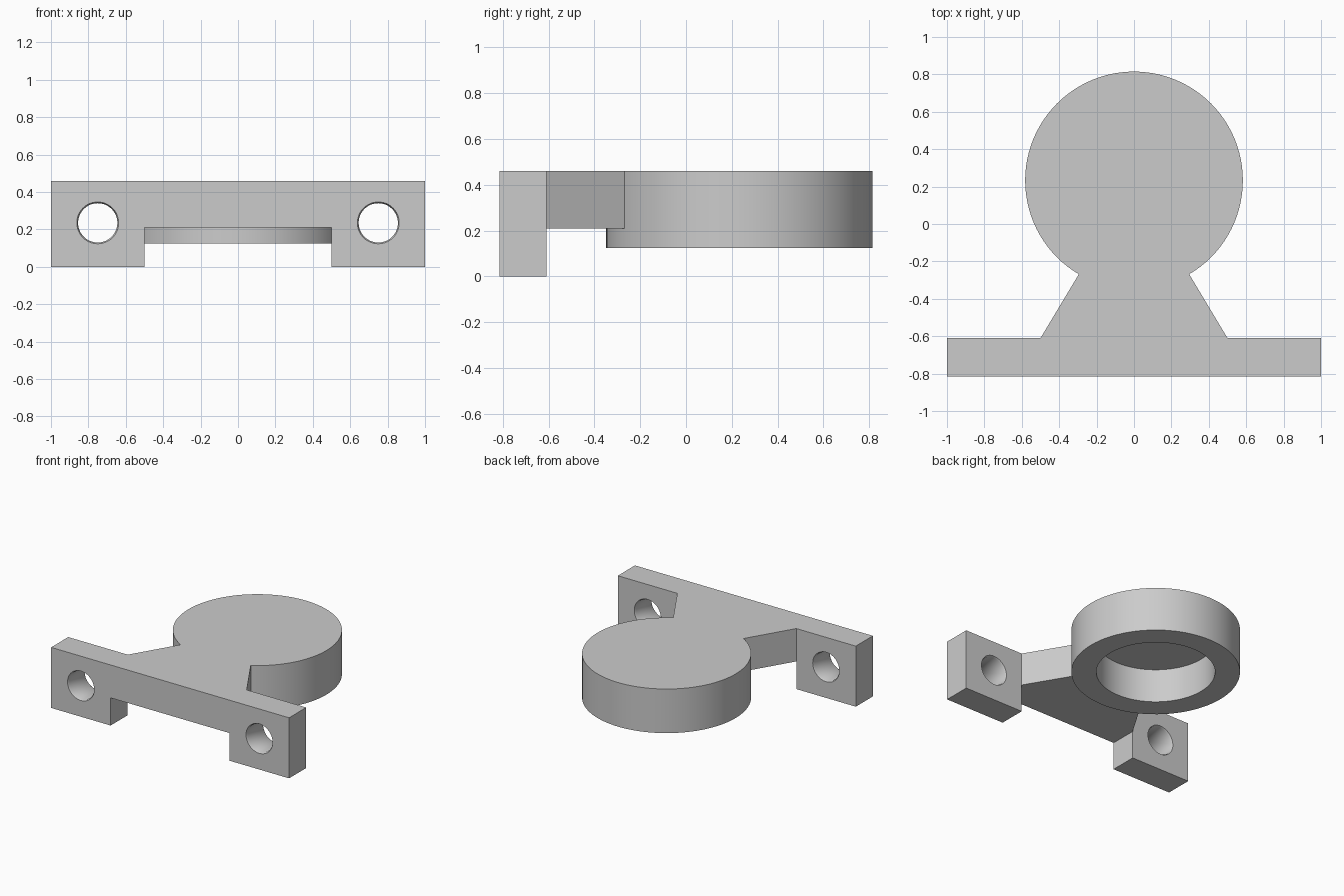
import bpy, bmesh, math
from mathutils import Matrix

if "Cube" in bpy.data.objects:
    bpy.data.objects.remove(bpy.data.objects["Cube"])

TOP = 0.46
CUP_Y = 0.233

grey = bpy.data.materials.new("plain grey")
grey.diffuse_color = (0.6, 0.6, 0.6, 1)
grey.use_nodes = True
grey.node_tree.nodes["Principled BSDF"].inputs["Base Color"].default_value = grey.diffuse_color


def make_object(name, bm):
    bmesh.ops.recalc_face_normals(bm, faces=bm.faces)
    mesh = bpy.data.meshes.new(name)
    bm.to_mesh(mesh)
    bm.free()
    mesh.materials.append(grey)
    ob = bpy.data.objects.new(name, mesh)
    bpy.context.collection.objects.link(ob)
    return ob


def prism(name, points, offset):
    """Extrude a closed outline of 3D points along an offset."""
    bm = bmesh.new()
    face = bm.faces.new([bm.verts.new(p) for p in points])
    new = bmesh.ops.extrude_face_region(bm, geom=[face])["geom"]
    bmesh.ops.translate(bm, vec=offset, verts=[v for v in new if isinstance(v, bmesh.types.BMVert)])
    return make_object(name, bm)


def lathe(name, profile, matrix, steps=96):
    """Turn an (r, z) profile that starts and ends on the axis."""
    bm = bmesh.new()
    verts = [bm.verts.new((r, 0, z)) for r, z in profile]
    edges = [bm.edges.new(pair) for pair in zip(verts, verts[1:])]
    bmesh.ops.spin(bm, geom=verts + edges, cent=(0, 0, 0), axis=(0, 0, 1),
                   angle=math.tau, steps=steps, use_duplicate=False)
    bmesh.ops.remove_doubles(bm, verts=bm.verts, dist=1e-4)
    bmesh.ops.transform(bm, matrix=matrix, verts=bm.verts)
    return make_object(name, bm)


def combine(target, tool, operation):
    mod = target.modifiers.new(operation.lower(), 'BOOLEAN')
    mod.object, mod.operation, mod.solver = tool, operation, 'EXACT'
    bpy.context.view_layer.objects.active = target
    bpy.ops.object.modifier_apply(modifier=mod.name)
    bpy.data.objects.remove(tool)


# Mounting plate with two feet
outline = [(-1, 0), (-0.5, 0), (-0.5, 0.21), (0.5, 0.21), (0.5, 0), (1, 0), (1, TOP), (-1, TOP)]
bracket = prism("mounting_bracket", [(x, -0.815, z) for x, z in outline], (0, 0.205, 0))

# Tapered neck, reaching inside the cup wall and the plate
neck = prism("neck", [(x, y, 0.21) for x, y in
             [(-0.5, -0.7), (0.5, -0.7), (0.5, -0.61), (0.295, -0.268),
              (0.25, -0.23), (-0.25, -0.23), (-0.295, -0.268), (-0.5, -0.61)]],
             (0, 0, TOP - 0.21))
combine(bracket, neck, 'UNION')

# Round cup, open underneath
cup = lathe("cup", [(0, TOP), (0.582, TOP), (0.582, 0.125), (0.41, 0.125), (0.41, 0.38), (0, 0.38)],
            Matrix.Translation((0, CUP_Y, 0)))
combine(bracket, cup, 'UNION')

# Screw holes with slightly eased rims
half = 0.1025
for x in (-0.75, 0.75):
    place = Matrix.Translation((x, -0.7125, 0.235)) @ Matrix.Rotation(math.pi / 2, 4, 'X')
    drill = lathe("drill", [(0, -half - 0.02), (0.112, -half - 0.02), (0.112, -half), (0.105, -half + 0.012),
                            (0.105, half - 0.012), (0.112, half), (0.112, half + 0.02), (0, half + 0.02)],
                  place, 48)
    combine(bracket, drill, 'DIFFERENCE')

# Smooth round walls, crisp edges
bpy.ops.object.select_all(action='DESELECT')
bracket.select_set(True)
bpy.context.view_layer.objects.active = bracket
bpy.ops.object.shade_smooth_by_angle(angle=math.radians(35))
